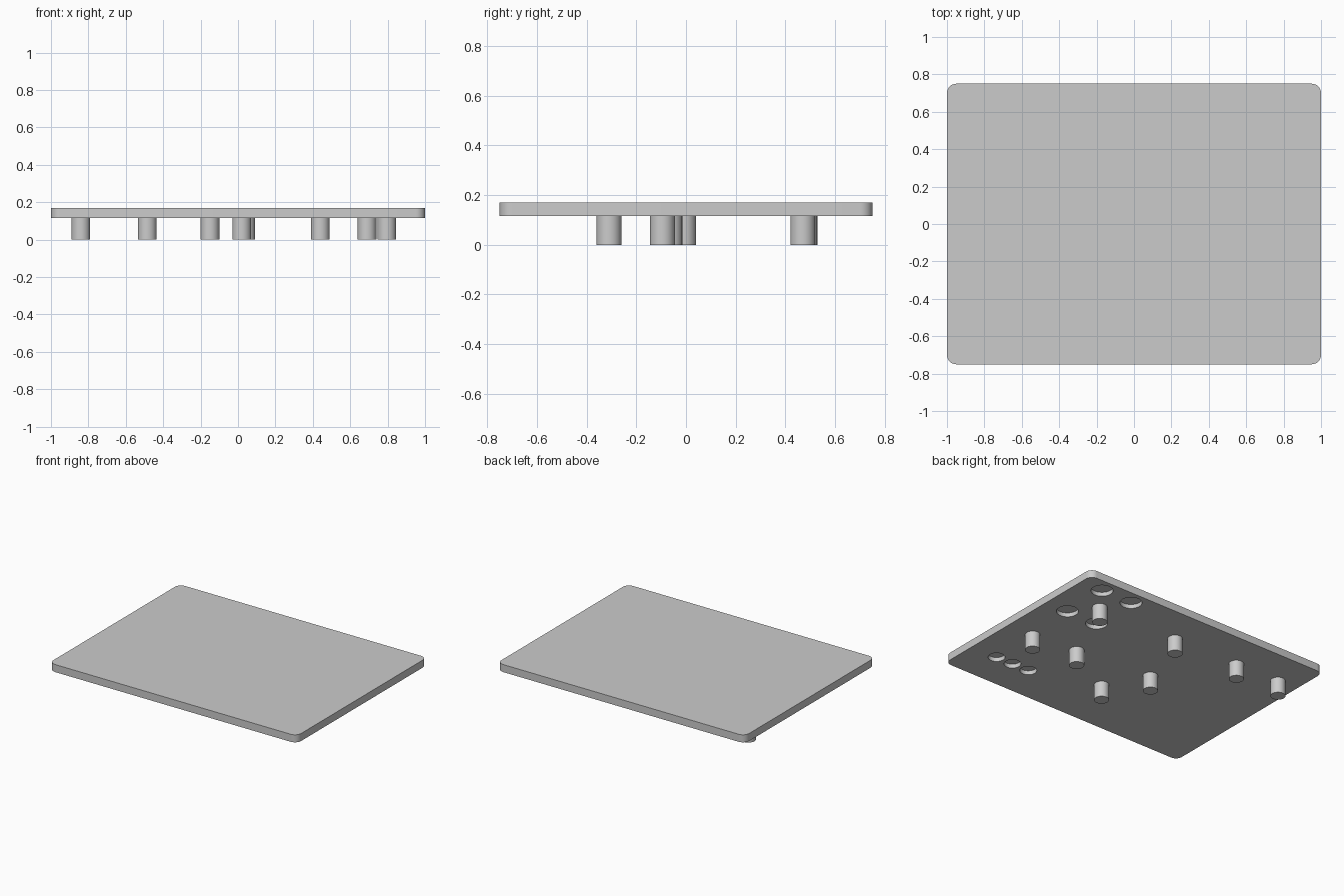
import bpy, bmesh, math
from mathutils import Matrix

if "Cube" in bpy.data.objects:
    bpy.data.objects.remove(bpy.data.objects["Cube"], do_unlink=True)

UNDERSIDE, TOP = 0.115, 0.17      # heights of the plate's two faces
HALF_X, HALF_Y, CORNER = 1.0, 0.75, 0.05
RECESS_DEPTH = 0.03

grey = bpy.data.materials.new("plain grey")
grey.use_nodes = True
colour = (0.6, 0.6, 0.6, 1)
grey.diffuse_color = colour
grey.node_tree.nodes["Principled BSDF"].inputs["Base Color"].default_value = colour


def make_object(name, bm):
    mesh = bpy.data.meshes.new(name)
    bm.normal_update()
    bm.to_mesh(mesh)
    bm.free()
    mesh.materials.append(grey)
    obj = bpy.data.objects.new(name, mesh)
    bpy.context.collection.objects.link(obj)
    return obj


def activate(obj):
    bpy.ops.object.select_all(action='DESELECT')
    obj.select_set(True)
    bpy.context.view_layer.objects.active = obj


def smooth(obj):
    activate(obj)
    bpy.ops.object.shade_smooth_by_angle(angle=math.radians(35))


def add_cylinder(bm, x, y, radius, low, high):
    bmesh.ops.create_cone(bm, cap_ends=True, segments=48, radius1=radius, radius2=radius,
                          depth=high - low,
                          matrix=Matrix.Translation((x, y, (low + high) / 2)))


# Flat plate with rounded corners
bm = bmesh.new()
bmesh.ops.create_cube(bm, size=1)
bmesh.ops.scale(bm, vec=(2 * HALF_X, 2 * HALF_Y, TOP - UNDERSIDE), verts=bm.verts)
bmesh.ops.translate(bm, vec=(0, 0, (TOP + UNDERSIDE) / 2), verts=bm.verts)
upright = [e for e in bm.edges if abs(e.verts[0].co.z - e.verts[1].co.z) > 0.01]
bmesh.ops.bevel(bm, geom=upright, offset=CORNER, offset_type='OFFSET', segments=10,
                profile=0.5, affect='EDGES')
plate = make_object("plate", bm)

# Round recesses in the underside: four about one peg, and a row of three
bm = bmesh.new()
for sx in (-1, 1):
    for sy in (-1, 1):
        add_cylinder(bm, 0.693 + sx * 0.125, 0.468 + sy * 0.178, 0.073,
                     UNDERSIDE - 0.05, UNDERSIDE + RECESS_DEPTH)
for i in (-1, 0, 1):
    add_cylinder(bm, 0.65 + i * 0.137, -0.476, 0.056,
                 UNDERSIDE - 0.05, UNDERSIDE + RECESS_DEPTH)
cutter = make_object("recess_cutter", bm)
cutter.hide_render = True

cut = plate.modifiers.new("recesses", 'BOOLEAN')
cut.operation = 'DIFFERENCE'
cut.solver = 'EXACT'
cut.object = cutter
activate(plate)
bpy.ops.object.modifier_apply(modifier=cut.name)
bpy.data.objects.remove(cutter, do_unlink=True)
smooth(plate)

# Pegs standing below the plate
pegs = [(0.69, 0.47), (0.795, -0.095), (0.44, -0.065), (0.02, -0.31),
        (-0.15, -0.01), (0.04, 0.47), (-0.485, 0.475), (-0.84, 0.48)]
for number, (x, y) in enumerate(pegs, 1):
    bm = bmesh.new()
    add_cylinder(bm, x, y, 0.05, 0, UNDERSIDE)
    smooth(make_object(f"peg_{number}", bm))
